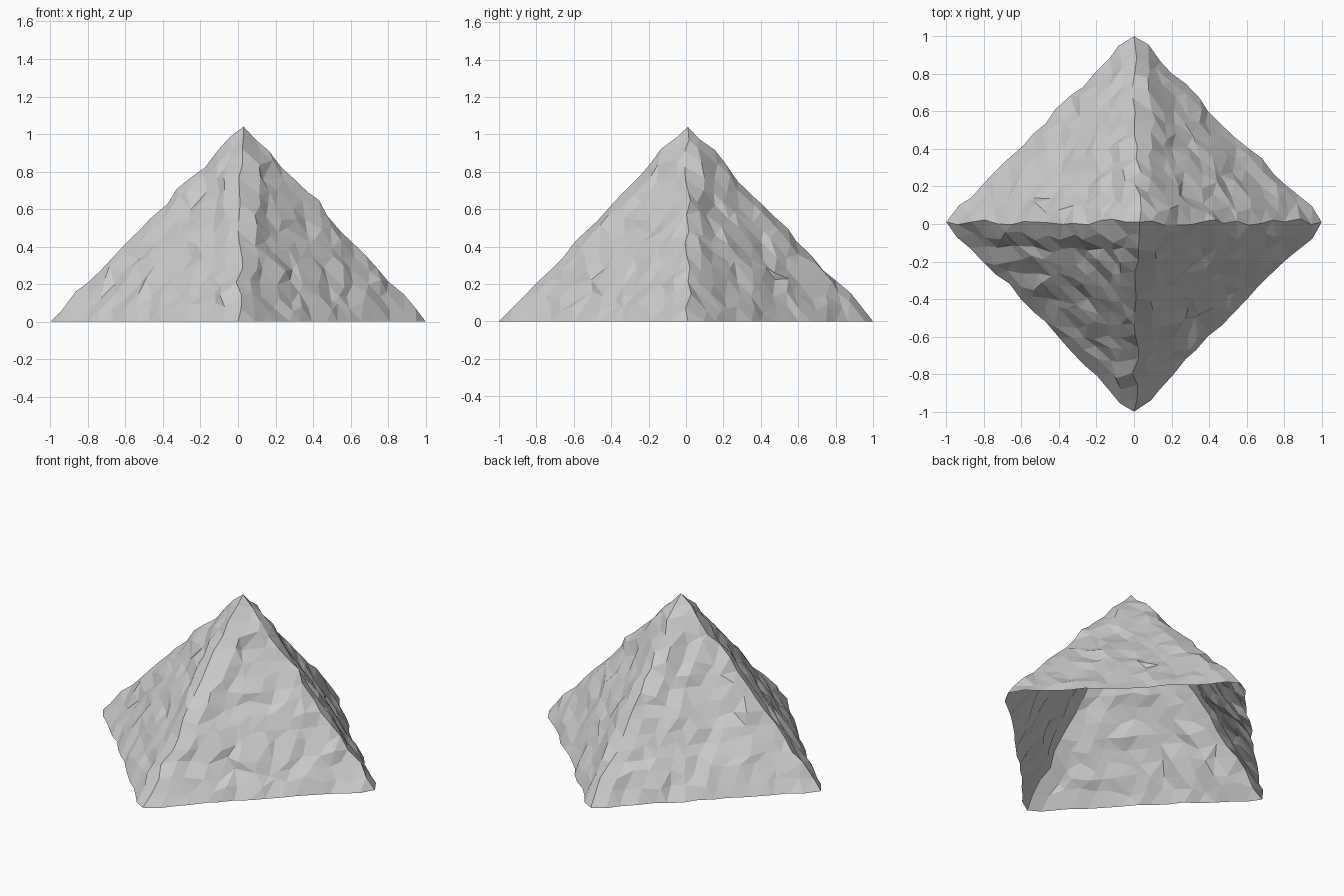
import bpy, bmesh, random
from mathutils import Vector, noise

if "Cube" in bpy.data.objects:
    bpy.data.objects.remove(bpy.data.objects["Cube"])

random.seed(7)
APEX = Vector((0.03, 0.01, 1.04))

# Open four-sided shell, corners on the axes
bm = bmesh.new()
corners = [bm.verts.new(p) for p in ((1, 0.01, 0), (0, 1, 0), (-1, 0.01, 0), (0, -1, 0))]
tip = bm.verts.new(APEX)
for i in range(4):
    bm.faces.new((corners[i], corners[(i + 1) % 4], tip))
bmesh.ops.subdivide_edges(bm, edges=bm.edges[:], cuts=14, use_grid_fill=True)
bmesh.ops.triangulate(bm, faces=bm.faces[:])
bm.normal_update()

# Rough stone: bumps along the normal, uneven spacing, blunt ridges
moves = {}
for v in bm.verts:
    p, n = v.co.copy(), v.normal.copy()
    base = p.z < 1e-4
    off = min(abs(p.x - 0.03 * p.z), abs(p.y - 0.01))
    ridge = off < 0.02
    if (p - APEX).length < 1e-4 or (base and ridge):
        continue
    bump = 0.007 + 0.014 * noise.noise(p * 4 + Vector((8, 2, 1))) + random.uniform(-0.014, 0.014)
    if 0.02 < off < 0.1:
        bump += 0.012                      # shoulder beside each ridge
    slide = Vector([random.uniform(-0.03, 0.03) for _ in range(3)])
    slide -= n * slide.dot(n)
    if ridge:
        slide *= 0.6
    if base:
        n = Vector((n.x, n.y, 0)).normalized()
        slide.z = 0
        slide *= 0.5
        bump = 0.004 + 0.5 * bump + (0.012 if off < 0.1 else 0)
    q = p + n * bump + slide
    q.z = 0 if base else max(q.z, 0.02)
    moves[v] = q
for v, q in moves.items():
    v.co = Vector((max(-1, min(1, q.x)), max(-1, min(1, q.y)), min(q.z, 1.03)))

mesh = bpy.data.meshes.new("rocky_pyramid")
bm.to_mesh(mesh)
bm.free()
obj = bpy.data.objects.new("rocky_pyramid", mesh)
bpy.context.collection.objects.link(obj)
